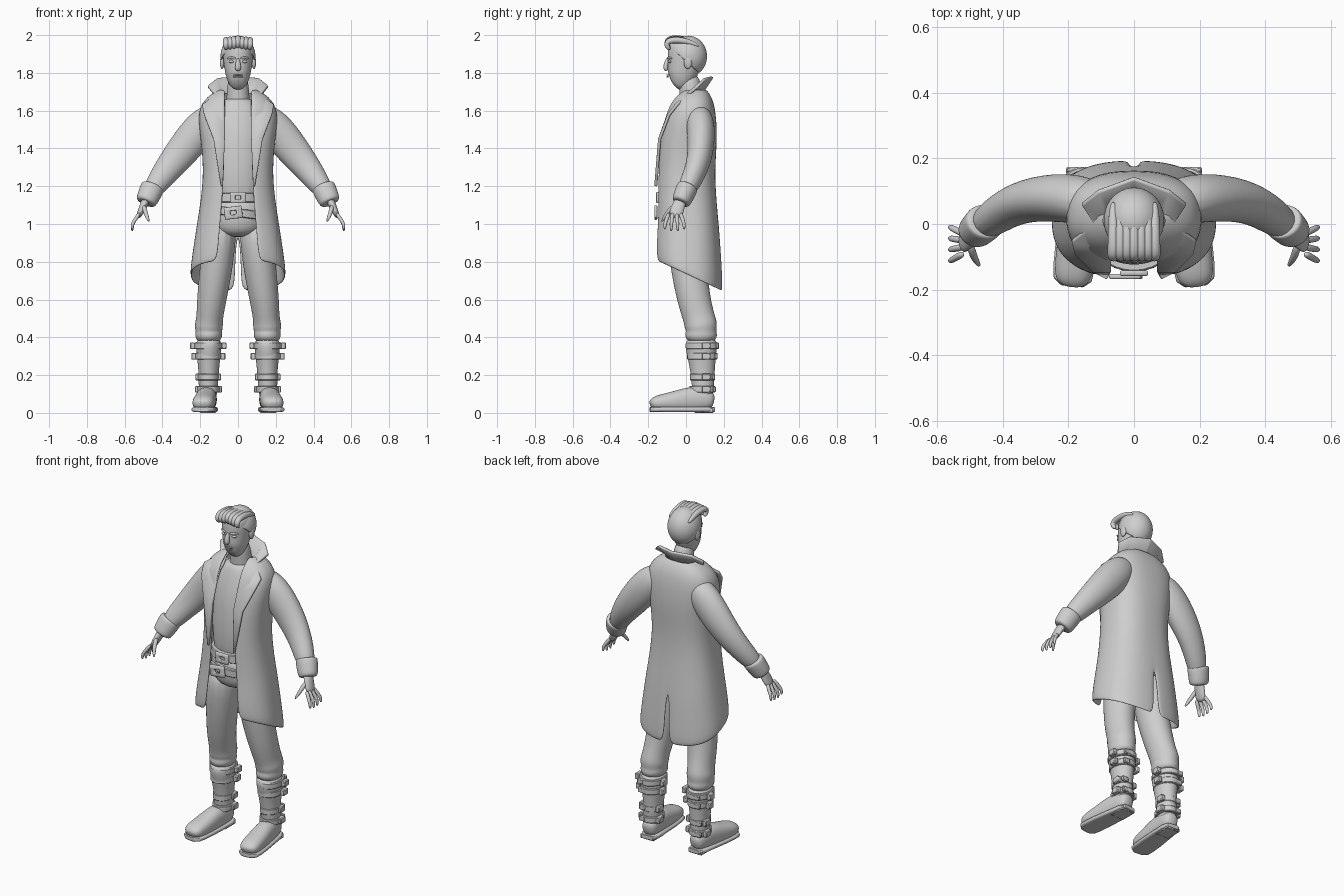
import bpy, bmesh, math
from mathutils import Vector, Matrix

default = bpy.data.objects.get("Cube")
if default:
    bpy.data.objects.remove(default)

grey = bpy.data.materials.new("light_grey")
grey.diffuse_color = (.62, .62, .62, 1)
grey.use_nodes = True
grey.node_tree.nodes["Principled BSDF"].inputs["Base Color"].default_value = grey.diffuse_color
SIDEWAYS, DEPTH, UP = Matrix.Identity(3)
hard_parts = []


def finish(name, bm, mirror=False, thickness=0, subdivision=0, bevel=0):
    """Turn a bmesh into an object with its modifiers."""
    bmesh.ops.recalc_face_normals(bm, faces=bm.faces[:])
    mesh = bpy.data.meshes.new(name)
    bm.to_mesh(mesh)
    bm.free()
    mesh.materials.append(grey)
    part = bpy.data.objects.new(name, mesh)
    bpy.context.collection.objects.link(part)
    if mirror:
        part.modifiers.new("Mirror", "MIRROR")
    if thickness:
        solidify = part.modifiers.new("Solidify", "SOLIDIFY")
        solidify.thickness = thickness
        solidify.offset = 0
    if bevel:
        part.modifiers.new("Bevel", "BEVEL").width = bevel
    if subdivision:
        subsurf = part.modifiers.new("Subdivision", "SUBSURF")
        subsurf.levels = subsurf.render_levels = subdivision
        for polygon in mesh.polygons:
            polygon.use_smooth = True
    else:
        hard_parts.append(part)
    return part


def bridge(bm, rows, closed):
    """Join successive rows of vertices with quads."""
    for lower, upper in zip(rows, rows[1:]):
        count = len(lower)
        for i in range(count if closed else count - 1):
            j = (i + 1) % count
            bm.faces.new((lower[i], lower[j], upper[j], upper[i]))


def tube(name, points, reference=DEPTH, segments=16, power=1, subdivision=2, mirror=False, bevel=0):
    """Sweep ellipses (x, y, z, side radius, reference radius) along a path."""
    bm = bmesh.new()
    path = [Vector(point[:3]) for point in points]
    rows = []
    for i, (*_, side_radius, reference_radius) in enumerate(points):
        tangent = path[min(i + 1, len(path) - 1)] - path[max(i - 1, 0)]
        side = tangent.cross(reference).normalized()
        along = side.cross(tangent).normalized()
        ring = []
        for k in range(segments):
            angle = math.tau * k / segments
            c, s = (math.copysign(abs(v) ** power, v) for v in (math.cos(angle), math.sin(angle)))
            ring.append(bm.verts.new(path[i] + side * c * side_radius + along * s * reference_radius))
        rows.append(ring)
    bridge(bm, rows, True)
    bm.faces.new(rows[0])
    bm.faces.new(rows[-1])
    return finish(name, bm, mirror, 0, subdivision, bevel)


def band(name, centre, height, radii, mirror=False, lean=0):
    """Flat strap around a limb or the waist."""
    x, y, z = centre
    ends = [(x + sign * lean, y, z + sign * height / 2, *radii) for sign in (-1, 1)]
    return tube(name, ends, segments=32, subdivision=0, mirror=mirror, bevel=.004)


def ellipsoid(name, centre, radii, mirror=False, cut=None):
    bm = bmesh.new()
    placement = Matrix.LocRotScale(Vector(centre), None, Vector(radii))
    bmesh.ops.create_uvsphere(bm, u_segments=24, v_segments=16, radius=1, matrix=placement)
    if cut:
        bmesh.ops.bisect_plane(bm, geom=bm.verts[:] + bm.edges[:] + bm.faces[:], plane_co=cut[0],
                               plane_no=cut[1], clear_outer=True)
    return finish(name, bm, mirror, .008 if cut else 0, 1)


def box(name, centre, size, mirror=False):
    bm = bmesh.new()
    bmesh.ops.create_cube(bm, size=1, matrix=Matrix.LocRotScale(Vector(centre), None, Vector(size)))
    return finish(name, bm, mirror, bevel=.004)


def buckle(name, centre, width, height, tilt=0):
    """Rectangular frame facing the front."""
    bm = bmesh.new()
    bmesh.ops.create_grid(bm, x_segments=3, y_segments=3, size=.5)
    middle = min(bm.faces, key=lambda face: face.calc_center_median().length)
    bmesh.ops.delete(bm, geom=[middle], context="FACES")
    turn = Matrix.Rotation(tilt, 4, "Y") @ Matrix.Rotation(math.pi / 2, 4, "X")
    placement = Matrix.Translation(centre) @ turn @ Matrix.Diagonal((width, height, 1, 1))
    bmesh.ops.transform(bm, matrix=placement, verts=bm.verts)
    return finish(name, bm, thickness=.016, bevel=.003)


# Long coat: half shell with an open front, a sloping hem and a slit at the back
coat_levels = [  # height, half width, front, back
    (.73, .25, -.16, .19), (.87, .23, -.16, .18), (1, .21, -.15, .17), (1.25, .17, -.15, .14),
    (1.45, .19, -.14, .16), (1.6, .21, -.1, .15), (1.67, .16, -.06, .13), (1.71, .09, -.01, .1)]
columns = 14
bm = bmesh.new()
rows = []
for height, width, front, back in coat_levels:
    opening = .07 + .07 * max(0, 1.3 - height)
    start = math.asin((opening / width) ** 1.25)
    ring = []
    for k in range(columns + 1):
        angle = start + (math.pi - start) * k / columns
        x = width * max(math.sin(angle), 0) ** .8
        if k == columns:
            x = .014 if height < .9 else 0
        c = math.cos(angle)
        y = (front + back) / 2 - (back - front) / 2 * math.copysign(abs(c) ** .8, c)
        drop = y * max(0, 1.2 - height)
        ring.append(bm.verts.new((x, y, height - drop)))
    rows.append(ring)
bridge(bm, rows, False)
finish("long_coat", bm, True, .016, 2)

# Standing collar and lapels: outer and inner edge from the nape down
outer = [(0, .14, 1.78), (.11, .1, 1.77), (.16, .06, 1.73), (.12, 0, 1.68), (.19, -.05, 1.63),
         (.18, -.09, 1.58), (.13, -.14, 1.45), (.09, -.16, 1.2)]
inner = [(0, .08, 1.69), (.07, .05, 1.69), (.08, .01, 1.68), (.07, -.03, 1.65), (.07, -.07, 1.62),
         (.07, -.1, 1.56), (.07, -.14, 1.45), (.08, -.16, 1.2)]
bm = bmesh.new()
bridge(bm, [[bm.verts.new(point) for point in edge] for edge in (outer, inner)], False)
finish("collar_and_lapels", bm, True, .016, bevel=.004)

# Sleeves and cuffs
tube("sleeve", [(.1, .06, 1.6, .06, .06), (.18, .08, 1.53, .1, .08), (.3, .08, 1.38, .09, .07),
                (.39, .05, 1.27, .07, .06), (.48, -.02, 1.14, .05, .05)], mirror=True)
cuff_top, cuff_end = Vector((.45, .01, 1.2)), Vector((.49, -.03, 1.11))
tube("cuff", [(*cuff_top.lerp(cuff_end, t), radius, radius * .9)
              for t, radius in ((0, .055), (.05, .066), (.5, .062), (.9, .058), (1, .045))], mirror=True)

# Hands: fingers fan out from the palm
tube("palm", [(.48, -.02, 1.14, .025, .03), (.5, -.04, 1.1, .02, .035), (.53, -.06, 1.03, .015, .04)], mirror=True)
for i in range(4):
    root = Vector((.52, -.03 - .02 * i, 1.06))
    knuckle = Vector((.56, -.01 - .034 * i, 1))
    tip = knuckle - UP * (.04 if i in (1, 2) else .03)
    tube("finger", [(*root, .012, .012), (*root.lerp(knuckle, .6), .011, .011), (*knuckle, .01, .01),
                    (*tip, .007, .007)], segments=8, mirror=True)
tube("thumb", [(.5, -.06, 1.1, .014, .014), (.49, -.1, 1.06, .013, .013), (.47, -.13, 1.01, .007, .007)],
     segments=8, mirror=True)

# Shirt, neck and belts
tube("shirt", [(0, 0, 1, .15, .13), (0, 0, 1.4, .15, .13), (0, .01, 1.55, .15, .1),
               (0, .02, 1.63, .11, .08), (0, .02, 1.67, .07, .06)])
tube("neck", [(0, .03, 1.58, .07, .07), (0, .03, 1.68, .06, .06), (0, .01, 1.8, .055, .06)])
band("upper_belt", (0, 0, 1.14), .05, (.15, .145))
band("lower_belt", (0, 0, 1.06), .045, (.15, .145), lean=.003)
buckle("upper_buckle", (0, -.15, 1.14), .085, .06)
buckle("lower_buckle", (-.025, -.16, 1.06), .095, .065, -.12)

# Trousers with creases above the boots
tube("hips", [(0, 0, 1.15, .14, .13), (0, 0, 1.04, .16, .13), (0, 0, .97, .14, .12), (0, 0, .93, .08, .08)])
tube("trouser_leg", [(.09, 0, 1.03, .09, .11), (.11, .01, .8, .09, .1), (.14, .04, .6, .08, .09),
                     (.15, .07, .5, .07, .085), (.155, .08, .46, .078, .09), (.155, .08, .43, .07, .08),
                     (.155, .08, .41, .075, .09), (.155, .08, .37, .06, .07)], mirror=True)

# Boots: shaft, foot, sole and heel
tube("boot_shaft", [(.155, .08, .4, .07, .09), (.155, .08, .34, .07, .085), (.155, .09, .2, .05, .06),
                    (.16, .09, .05, .055, .06)], mirror=True)
foot = [(.15, .06, .035, .04), (.11, .07, .05, .055), (.03, .075, .055, .07), (-.06, .06, .06, .055),
        (-.13, .055, .06, .045), (-.17, .05, .055, .035), (-.19, .04, .03, .02)]
tube("boot_foot", [(.17 - y / 10, y, z, half, rise) for y, z, half, rise in foot],
     reference=UP, power=.85, mirror=True)
tube("sole", [(.17 - y / 10, y, .018, half + .004, .014) for y, z, half, rise in foot],
     reference=UP, power=.5, subdivision=0, mirror=True, bevel=.003)
box("heel", (.16, .095, .013), (.09, .1, .026), True)

# Boot straps with side and back buckles
leg_x, leg_y = .157, .087
for z, radius in ((.355, .073), (.3, .067), (.19, .055), (.125, .058)):
    depth = radius * 1.2
    band("boot_strap", (leg_x, leg_y, z), .036, (radius, depth), True)
    reach = radius + (.01 if z > .25 else 0)
    for side in (-1, 1):
        box("strap_buckle", (leg_x + side * reach, leg_y + .02, z), (.026, .045, .036), True)
    box("strap_end", (leg_x + .03, leg_y + depth * .9, z), (.04, .016, .03), True)

# Head and face
head = [(1.735, .03, -.1, -.03), (1.75, .05, -.105, .02), (1.78, .065, -.105, .05), (1.83, .075, -.1, .08),
        (1.92, .085, -.1, .1), (1.96, .075, -.085, .09), (1.985, .04, -.05, .05)]
tube("head", [(0, (front + back) / 2, z, width, (back - front) / 2) for z, width, front, back in head], power=.95)
tube("nose", [(0, -.095, 1.88, .009, .01), (0, -.112, 1.826, .018, .015), (0, -.1, 1.812, .013, .012)], segments=12)
for name, z, size in (("upper_lip", 1.789, .005), ("lower_lip", 1.779, .006)):
    corners = [(side * .028, -.09, z, .002, .003) for side in (-1, 1)]
    tube(name, [corners[0], (0, -.102, z, size, .007), corners[1]], segments=10)
ellipsoid("eye", (.033, -.083, 1.86), (.016, .013, .008), True)
tube("brow", [(.012, -.1, 1.876, .005, .006), (.035, -.094, 1.882, .006, .007), (.06, -.074, 1.876, .004, .005)],
     reference=UP, segments=10, mirror=True)
ellipsoid("ear", (.084, .01, 1.855), (.012, .022, .034), True)

# Swept-back hair
ellipsoid("hair_cap", (0, .012, 1.888), (.09, .097, .105), cut=((0, 0, 1.86), (0, -.9, -1)))
lock_profile = [(-.085, 1.93, .01), (-.106, 1.955, .017), (-.095, 1.978, .019), (-.055, 1.984, .018),
                (.01, 1.977, .017), (.07, 1.95, .01)]
for i in range(-3, 4):
    tube("hair_lock", [(i * .021, y, z - .003 * abs(i), radius, radius) for y, z, radius in lock_profile],
         reference=SIDEWAYS, segments=10)

# Smooth the hard parts while keeping their edges
bpy.ops.object.select_all(action="DESELECT")
for part in hard_parts:
    part.select_set(True)
bpy.context.view_layer.objects.active = hard_parts[0]
bpy.ops.object.shade_smooth_by_angle()
